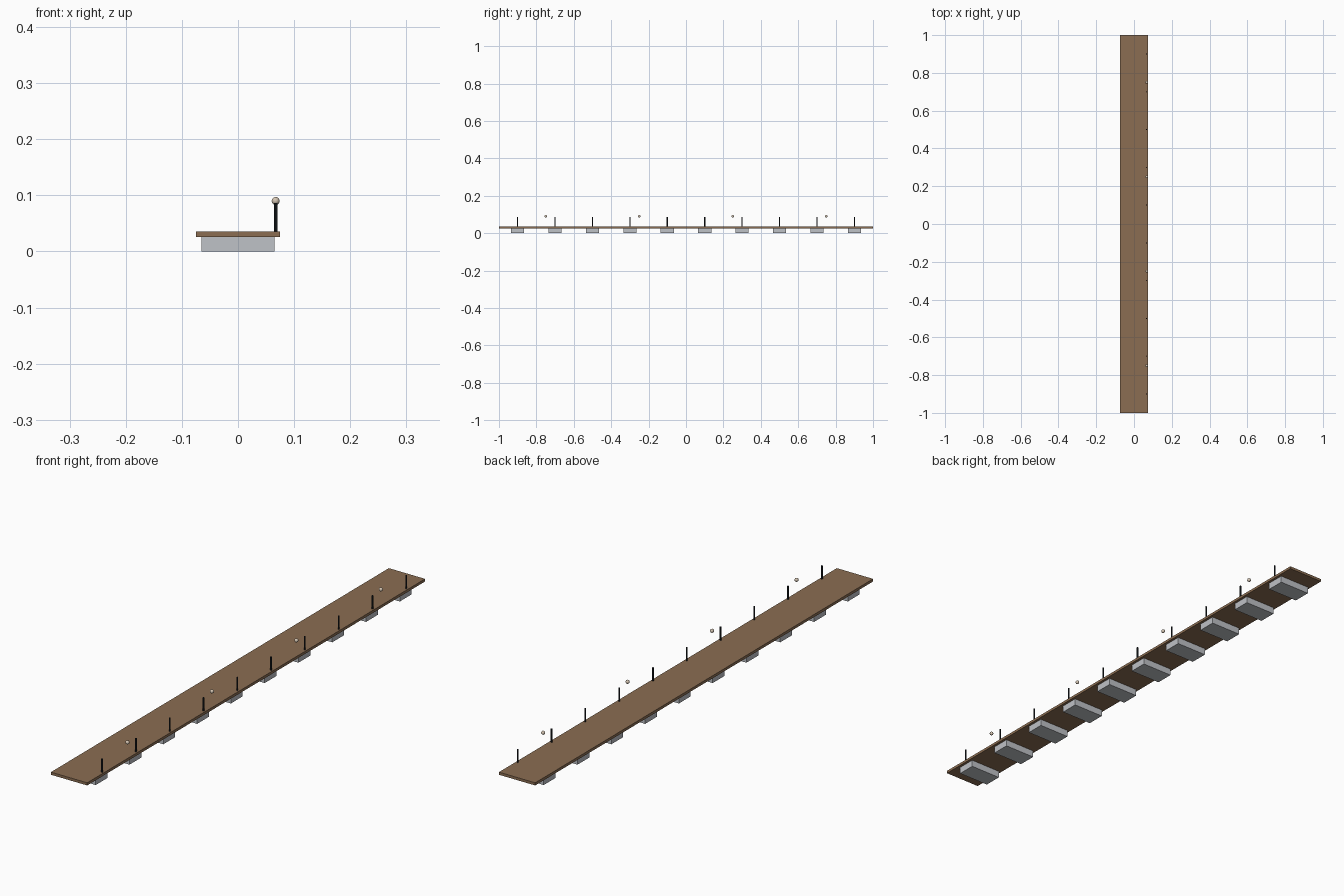
import bpy

if "Cube" in bpy.data.objects:
    bpy.data.objects.remove(bpy.data.objects["Cube"], do_unlink=True)


def material(name, color):
    mat = bpy.data.materials.new(name)
    mat.use_nodes = True
    mat.diffuse_color = (*color, 1)
    mat.node_tree.nodes["Principled BSDF"].inputs["Base Color"].default_value = (*color, 1)
    return mat


wood = material("brown wood", (0.26, 0.155, 0.085))
pontoon = material("pale grey plastic", (0.52, 0.54, 0.57))
iron = material("dark iron", (0.012, 0.016, 0.02))
lamp = material("warm lamp glass", (0.66, 0.56, 0.45))


def finish(name, mat):
    obj = bpy.context.object
    obj.name = name
    obj.data.materials.append(mat)
    return obj


def box(name, size, center, mat):
    bpy.ops.mesh.primitive_cube_add(size=1, location=center)
    obj = finish(name, mat)
    obj.scale = size
    bpy.ops.object.transform_apply(location=False, rotation=False, scale=True)


FLOAT_H = 0.026
DECK_TOP = 0.036
POST_TOP = 0.086
RAIL_X = 0.067

# Long walking deck
box("deck", (0.15, 2, DECK_TOP - FLOAT_H), (0, 0, (DECK_TOP + FLOAT_H) / 2), wood)

# Floats under the deck, each with a mooring post on the left edge
for i in range(10):
    y = -0.9 + 0.2 * i
    box(f"float_{i + 1}", (0.13, 0.07, FLOAT_H), (0, y, FLOAT_H / 2), pontoon)
    bpy.ops.mesh.primitive_cylinder_add(
        vertices=8, radius=0.003, depth=POST_TOP - DECK_TOP,
        location=(RAIL_X, y, (POST_TOP + DECK_TOP) / 2))
    finish(f"post_{i + 1}", iron)

# Round lamps hanging between the posts
for i in range(4):
    bpy.ops.mesh.primitive_uv_sphere_add(
        segments=16, ring_count=10, radius=0.007,
        location=(RAIL_X, -0.75 + 0.5 * i, 0.09))
    finish(f"lamp_{i + 1}", lamp)
    bpy.ops.object.shade_smooth()
